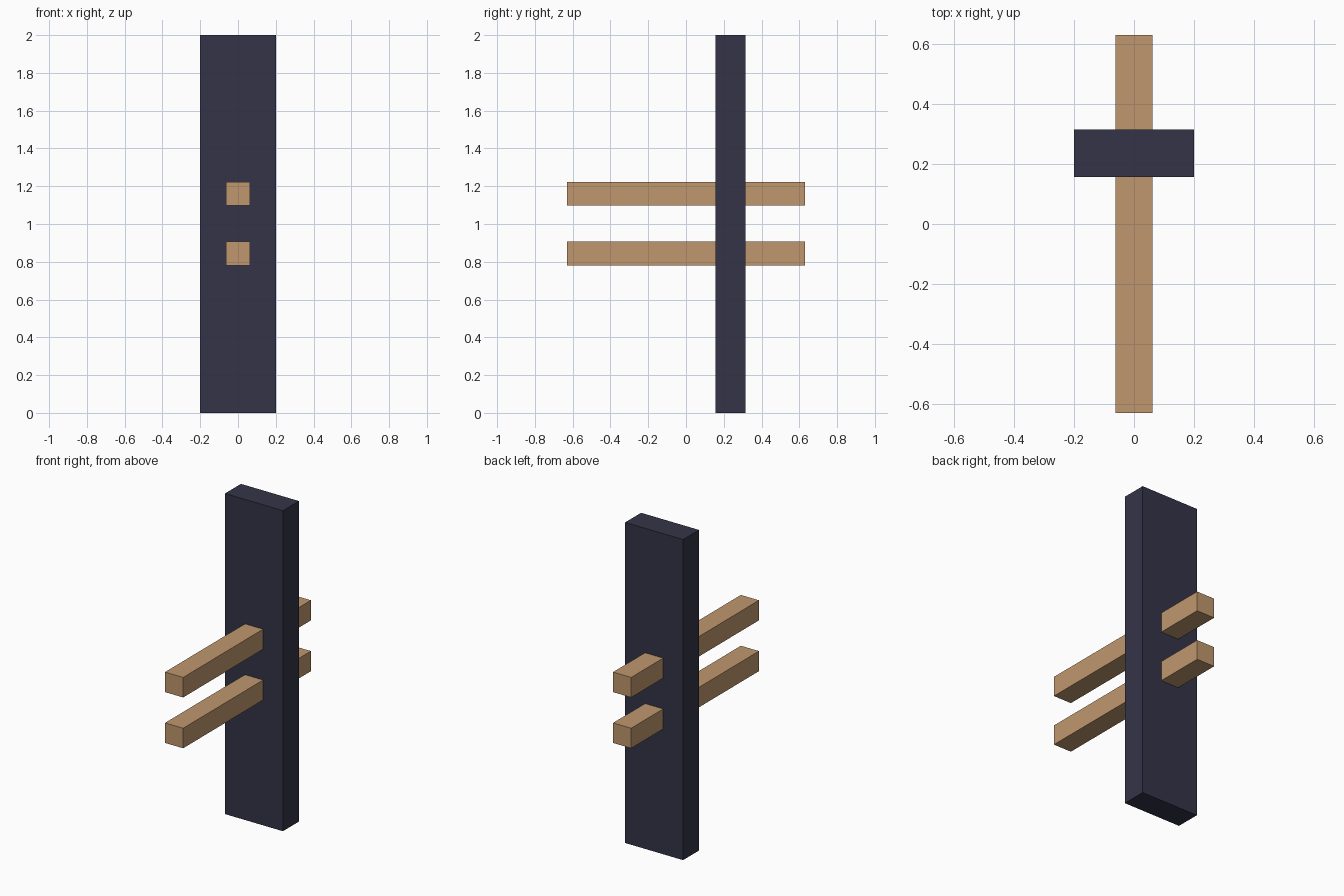
import bpy

cube = bpy.data.objects.get("Cube")
if cube:
    bpy.data.objects.remove(cube, do_unlink=True)


def make_material(name, rgb):
    mat = bpy.data.materials.new(name)
    mat.use_nodes = True
    color = (*rgb, 1.0)
    mat.diffuse_color = color
    bsdf = next(n for n in mat.node_tree.nodes if n.type == 'BSDF_PRINCIPLED')
    bsdf.inputs["Base Color"].default_value = color
    return mat


def box(name, center, size, mat):
    bpy.ops.mesh.primitive_cube_add(size=1, location=center)
    obj = bpy.context.object
    obj.name = name
    obj.scale = size
    bpy.ops.object.transform_apply(location=False, rotation=False, scale=True)
    obj.data.materials.append(mat)
    return obj


navy = make_material("dark navy", (0.034, 0.034, 0.065))
wood = make_material("light wood", (0.521, 0.310, 0.153))

# Upright board
box("upright_board", (0, 0.236, 1.0), (0.4, 0.157, 2.0), navy)

# Two square beams passing through the board
for name, z in (("lower_beam", 0.844), ("upper_beam", 1.161)):
    box(name, (0, 0, z), (0.125, 1.26, 0.125), wood)
